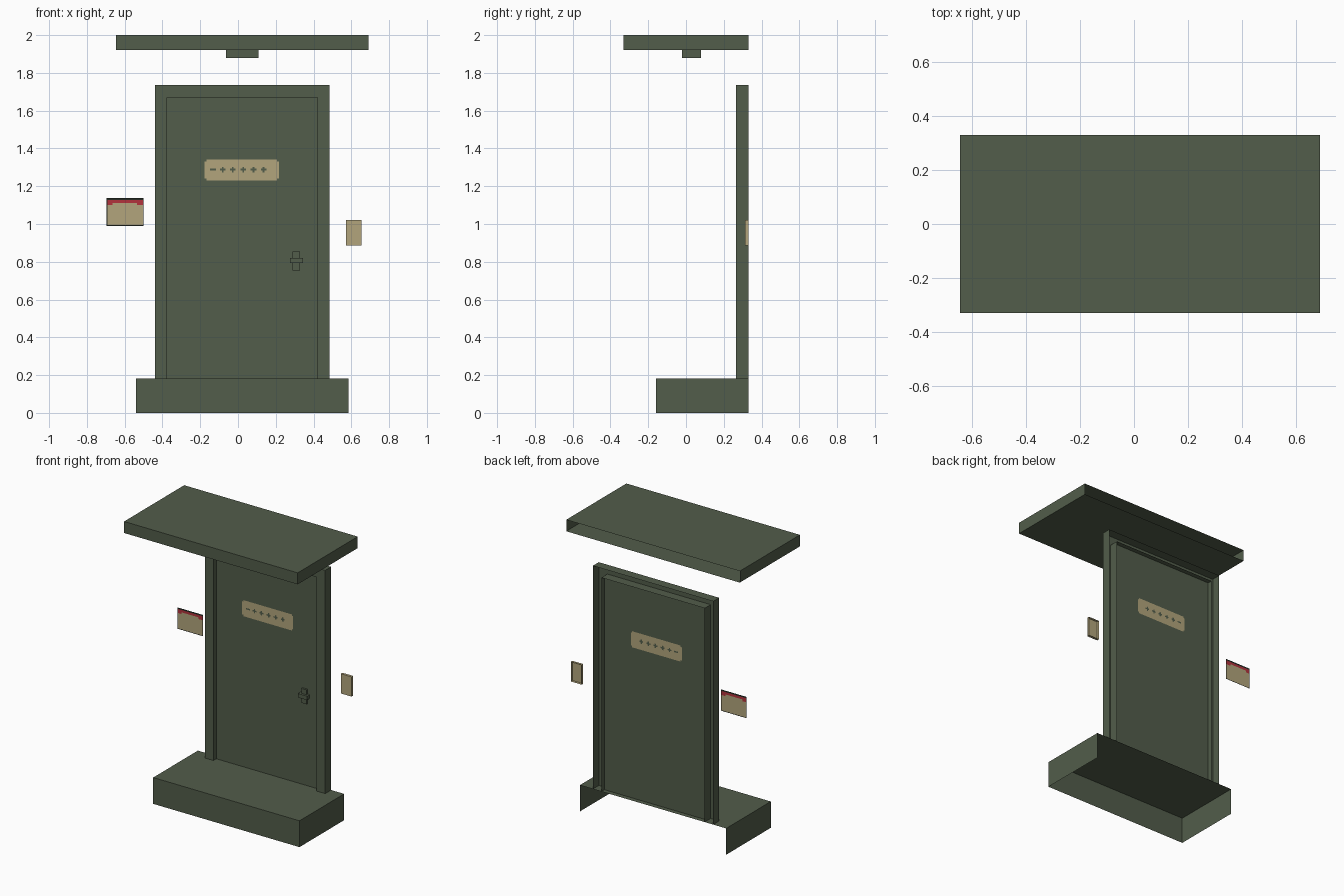
import bpy, bmesh
from mathutils import Vector

if "Cube" in bpy.data.objects:
    bpy.data.objects.remove(bpy.data.objects["Cube"])


def material(name, rgb):
    m = bpy.data.materials.new(name)
    m.diffuse_color = (*rgb, 1)
    m.use_nodes = True
    m.node_tree.nodes["Principled BSDF"].inputs["Base Color"].default_value = m.diffuse_color
    return m


GREEN = material("dull_green", (0.084, 0.109, 0.069))
TAN = material("tan", (0.445, 0.375, 0.200))
RED = material("red", (0.445, 0.032, 0.045))
DARK = material("dark_green", (0.020, 0.025, 0.018))

BACK = 0.33
UP, DOWN, REAR = Vector((0, 0, 1)), Vector((0, 0, -1)), Vector((0, 1, 0))


def finish(name, bm, mats):
    me = bpy.data.meshes.new(name)
    bm.to_mesh(me)
    bm.free()
    for m in mats:
        me.materials.append(m)
    ob = bpy.data.objects.new(name, me)
    bpy.context.collection.objects.link(ob)
    return ob


def shell_box(name, x, y, z, mat, open_sides=()):
    """Box shell from ranges, with the listed sides left open."""
    bm = bmesh.new()
    bmesh.ops.create_cube(bm, size=1)
    bm.normal_update()
    gone = [f for f in bm.faces if any(f.normal.dot(d) > 0.9 for d in open_sides)]
    bmesh.ops.delete(bm, geom=gone, context='FACES')
    for v in bm.verts:
        v.co = Vector([r[0] + (c + 0.5) * (r[1] - r[0]) for c, r in zip(v.co, (x, y, z))])
    return finish(name, bm, [mat])


def painted_sheet(name, xs, zs, y, mats, rule):
    """Flat sheet facing -y, cut at xs and zs and coloured by a rule."""
    bm = bmesh.new()
    xs, zs = sorted(xs), sorted(zs)
    rows = [[bm.verts.new((x, y, z)) for x in xs] for z in zs]
    for j in range(len(zs) - 1):
        for i in range(len(xs) - 1):
            f = bm.faces.new((rows[j][i], rows[j][i + 1], rows[j + 1][i + 1], rows[j + 1][i]))
            c = f.calc_center_median()
            f.material_index = rule(c.x, c.z)
    return finish(name, bm, mats)


# Canopy, lamp and step
shell_box("canopy", (-0.645, 0.69), (-0.33, BACK), (1.92, 2.0), GREEN, [REAR])
shell_box("lamp", (-0.063, 0.108), (-0.02, 0.08), (1.88, 1.92), GREEN, [UP])
shell_box("step", (-0.54, 0.585), (-0.16, BACK), (0, 0.183), GREEN, [REAR, DOWN])

# Door frame: a channel, open at the back, running up, across and down
bm = bmesh.new()
rows = []
for o, y in ((0, BACK), (0, 0.265), (0.065, 0.265), (0.065, BACK)):
    l, r, t, b = -0.44 + o, 0.485 - o, 1.735 - o, 0.183
    rows.append([bm.verts.new((x, y, z)) for x, z in ((l, b), (l, t), (r, t), (r, b))])
for p, q in zip(rows, rows[1:]):
    for i in range(3):
        bm.faces.new((p[i], q[i], q[i + 1], p[i + 1]))
bmesh.ops.recalc_face_normals(bm, faces=bm.faces)
bm.normal_update()
if next(f for f in bm.faces if abs(f.normal.y) > 0.9).normal.y > 0:
    bmesh.ops.reverse_faces(bm, faces=bm.faces)
finish("door_frame", bm, [GREEN])

# Door leaf with a painted plate: clipped corners and a row of small crosses
marks = [-0.132, -0.081, -0.028, 0.028, 0.082, 0.136]
PX0, PX1, PZ0, PZ1, MZ = -0.177, 0.217, 1.23, 1.342, 1.288


def door_rule(x, z):
    if not (PX0 < x < PX1 and PZ0 < z < PZ1):
        return 0
    if (x < PX0 + 0.01 or x > PX1 - 0.01) and (z < PZ0 + 0.01 or z > PZ1 - 0.01):
        return 0
    for i, m in enumerate(marks):
        dx, dz = abs(x - m), abs(z - MZ)
        if (dx < 0.015 and dz < 0.005) or (i and dx < 0.005 and dz < 0.015):
            return 0
    return 1


door_x = [-0.375, 0.42, PX0, PX0 + 0.01, PX1 - 0.01, PX1]
door_x += [m + d for m in marks for d in (-0.015, -0.005, 0.005, 0.015)]
door_z = [0.183, 1.67, PZ0, PZ0 + 0.01, PZ1 - 0.01, PZ1]
door_z += [MZ + d for d in (-0.015, -0.005, 0.005, 0.015)]
painted_sheet("door", door_x, door_z, 0.297, [GREEN, TAN], door_rule)

# Door handle: upright plate and crossbar
shell_box("handle_plate", (0.289, 0.328), (0.283, 0.297), (0.755, 0.855), GREEN, [REAR])
shell_box("handle_bar", (0.274, 0.343), (0.268, 0.297), (0.794, 0.821), GREEN, [REAR])


# Wall notice with a thin dark edge and a red heading band
def notice_rule(x, z):
    if x < -0.691 or x > -0.504 or z < 0.994 or z > 1.128:
        return 2
    at_end = x < -0.665 or x > -0.535
    return 1 if z > 1.112 or (at_end and z > 1.1) else 0


painted_sheet("wall_notice", [-0.695, -0.691, -0.665, -0.535, -0.504, -0.5],
              [0.99, 0.994, 1.1, 1.112, 1.128, 1.138], 0.328, [TAN, RED, DARK], notice_rule)

# Entry bell box
shell_box("bell_box", (0.572, 0.655), (0.312, BACK), (0.885, 1.022), TAN, [REAR])
